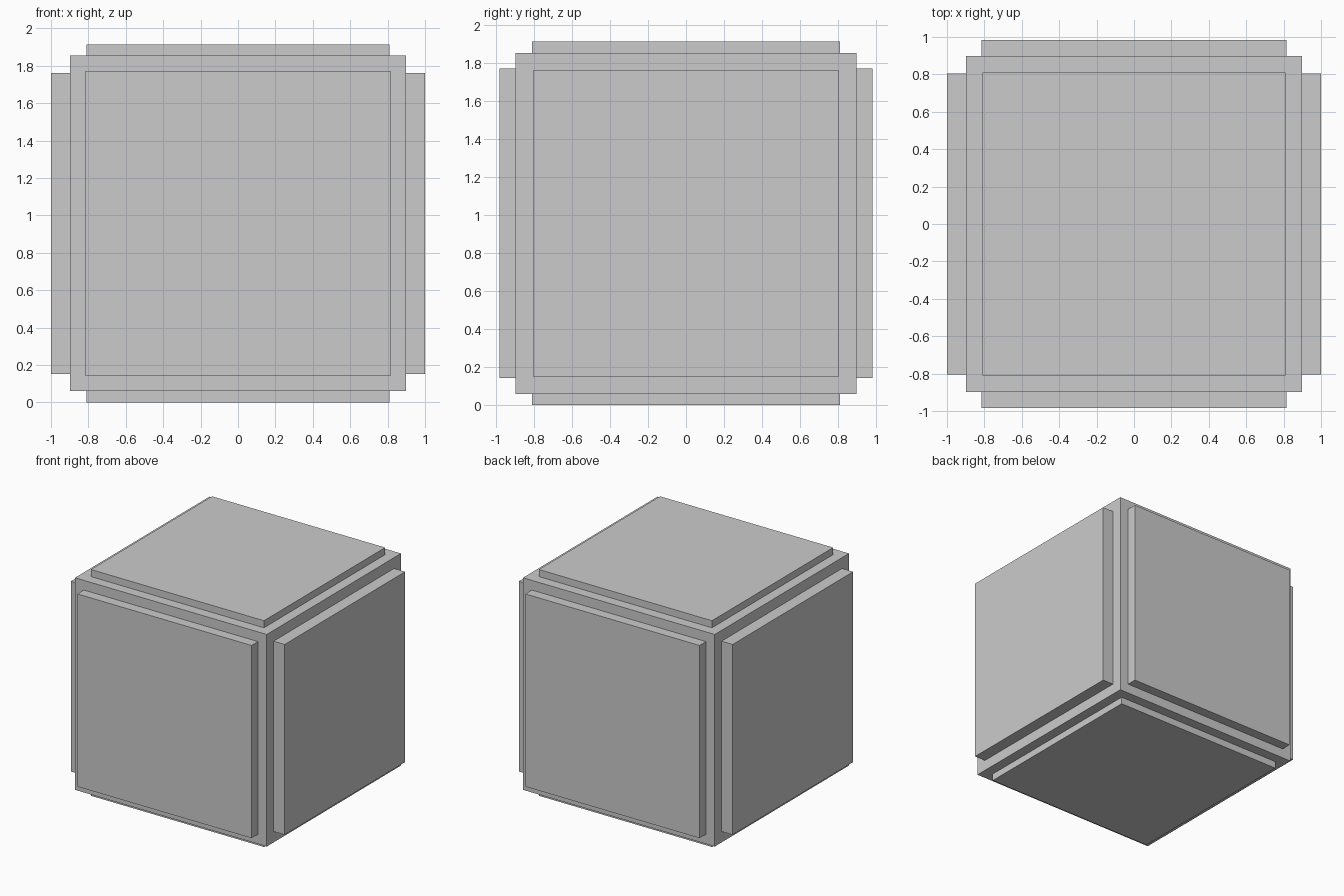
import bpy

if "Cube" in bpy.data.objects:
    bpy.data.objects.remove(bpy.data.objects["Cube"])

MID_Z = 0.957   # height of the cube's centre
CORE = 0.897    # half size of the core cube


def box(name, center, half):
    bpy.ops.mesh.primitive_cube_add(size=2, location=center)
    ob = bpy.context.object
    ob.name = name
    ob.scale = half
    bpy.ops.object.transform_apply(location=False, rotation=False, scale=True)
    return ob


# Core cube
box("core_cube", (0, 0, MID_Z), (CORE, CORE, CORE))

# One raised square panel per face: axis, outer distance, half width, names
panels = [
    (0, 1.0, 0.805, ("left_panel", "right_panel")),
    (1, 0.983, 0.815, ("front_panel", "back_panel")),
    (2, 0.957, 0.81, ("bottom_panel", "top_panel")),
]
for axis, outer, width, names in panels:
    for sign, name in zip((-1, 1), names):
        center = [0, 0, MID_Z]
        half = [width] * 3
        center[axis] += sign * (outer + CORE) / 2
        half[axis] = (outer - CORE) / 2
        box(name, center, half)
